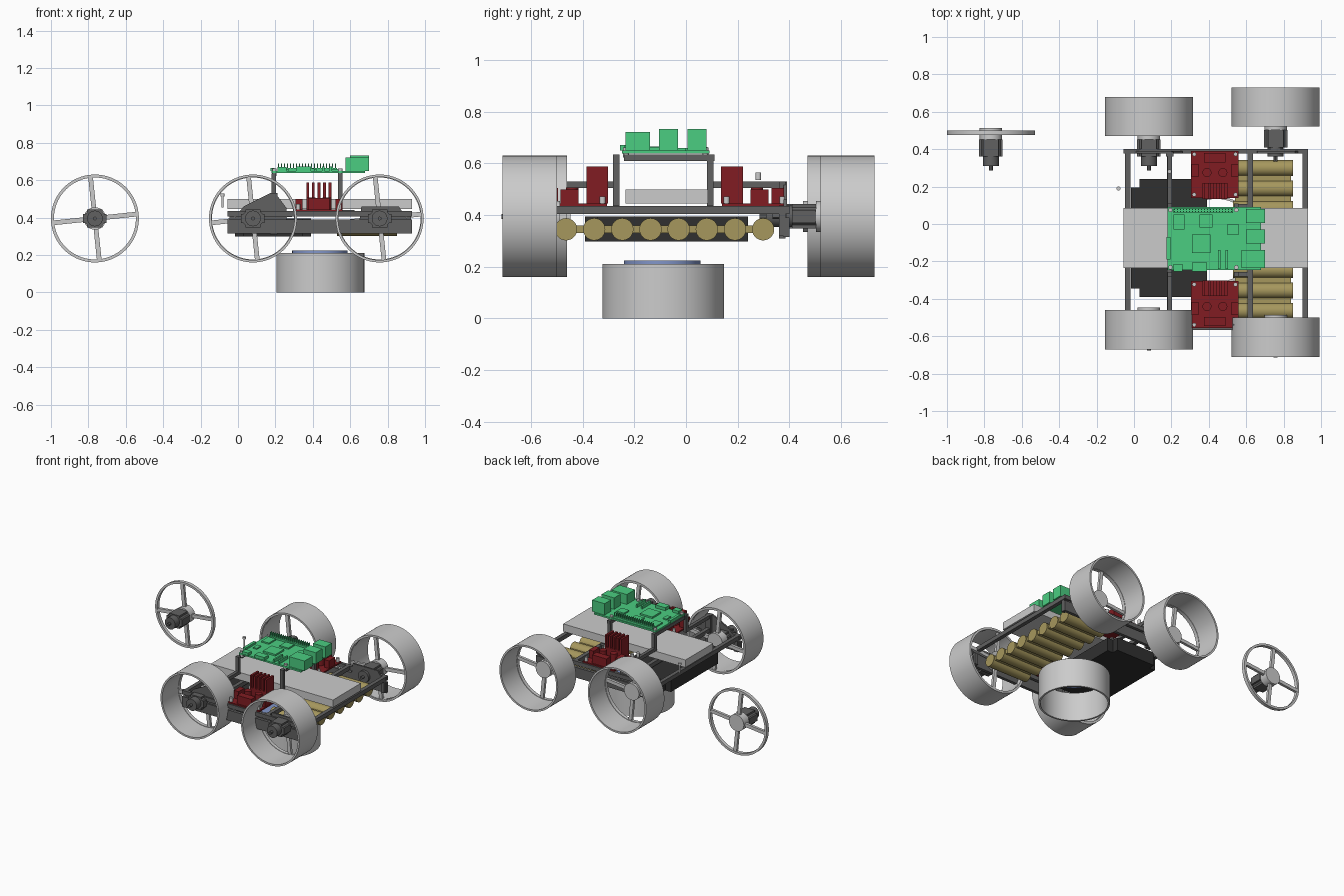
import bpy, bmesh, math
from mathutils import Matrix, Vector

if "Cube" in bpy.data.objects:
    bpy.data.objects.remove(bpy.data.objects["Cube"])

CY = -0.083  # centre line of the chassis in y


def material(name, rgb):
    m = bpy.data.materials.new(name)
    m.diffuse_color = (*rgb, 1)
    m.use_nodes = True
    m.node_tree.nodes["Principled BSDF"].inputs["Base Color"].default_value = m.diffuse_color
    return m


DARK = material("dark_grey", (0.12, 0.12, 0.12))
BLACK = material("black", (0.03, 0.03, 0.03))
GOLD = material("gold", (0.38, 0.31, 0.11))
RED = material("red", (0.22, 0.012, 0.016))
GREEN = material("green", (0.07, 0.61, 0.22))
BLUE = material("blue", (0.22, 0.3, 0.58))


def finish(name, bm, mat=None, smooth=True):
    bmesh.ops.recalc_face_normals(bm, faces=bm.faces)
    me = bpy.data.meshes.new(name)
    bm.to_mesh(me)
    bm.free()
    ob = bpy.data.objects.new(name, me)
    bpy.context.collection.objects.link(ob)
    if mat:
        me.materials.append(mat)
    if smooth:
        bpy.ops.object.select_all(action='DESELECT')
        bpy.context.view_layer.objects.active = ob
        ob.select_set(True)
        bpy.ops.object.shade_smooth_by_angle(angle=math.radians(30))
    return ob


def add_box(bm, x0, x1, y0, y1, z0, z1):
    m = Matrix.Translation(((x0 + x1) / 2, (y0 + y1) / 2, (z0 + z1) / 2))
    m = m @ Matrix.Diagonal((x1 - x0, y1 - y0, z1 - z0, 1))
    return bmesh.ops.create_cube(bm, size=1, matrix=m)['verts']


def boxes(name, rows, mat=None):
    bm = bmesh.new()
    for r in rows:
        add_box(bm, *r)
    return finish(name, bm, mat, False)


ROT = {'x': Matrix.Rotation(math.pi / 2, 4, 'Y'), 'y': Matrix.Rotation(math.pi / 2, 4, 'X'), 'z': Matrix()}


def add_cyl(bm, c, r, length, axis='z', n=32):
    bmesh.ops.create_cone(bm, cap_ends=True, segments=n, radius1=r, radius2=r, depth=length,
                          matrix=Matrix.Translation(c) @ ROT[axis])


def add_tube(bm, c, r0, r1, length, axis='z', n=96):
    # ring with rectangular section
    m = Matrix.Translation(c) @ ROT[axis]
    rings = []
    for i in range(n):
        a = 2 * math.pi * i / n
        rings.append([bm.verts.new(m @ Vector((r * math.cos(a), r * math.sin(a), z)))
                      for r, z in ((r0, -length / 2), (r1, -length / 2), (r1, length / 2), (r0, length / 2))])
    for i in range(n):
        a, b = rings[i], rings[(i + 1) % n]
        for k in range(4):
            bm.faces.new((a[k], a[(k + 1) % 4], b[(k + 1) % 4], b[k]))


def mirror_rows(rows):
    return rows + [(a, b, 2 * CY - d, 2 * CY - c, e, f) for a, b, c, d, e, f in rows]


# spoked wheel disc with its gear motor; y is the inner face of the disc
def wheel(name, x, y, barrel):
    z = 0.395
    bm = bmesh.new()
    add_tube(bm, (x, y + 0.0125, z), 0.219, 0.235, 0.025, 'y')
    vs = []
    for w, h in ((0.0125, 0.225), (0.225, 0.0125)):
        vs += add_box(bm, x - w, x + w, y + 0.003, y + 0.022, z - h, z + h)
    bmesh.ops.rotate(bm, verts=vs, cent=(x, y, z), matrix=Matrix.Rotation(math.radians(-6), 3, 'Y'))
    add_cyl(bm, (x, y + 0.008, z), 0.06, 0.06, 'y')
    if barrel:
        add_tube(bm, (x, barrel, z), 0.222, 0.235, 0.21, 'y')
    finish(name + "_wheel", bm)
    # motor: gearbox, can, rear shaft
    bm = bmesh.new()
    vs = add_box(bm, x - 0.063, x + 0.063, y - 0.115, y - 0.022, z - 0.047, z + 0.047)
    es = [e for e in bm.edges if abs(e.verts[0].co.y - e.verts[1].co.y) > 0.05]
    bmesh.ops.bevel(bm, geom=es, offset=0.022, segments=3, affect='EDGES')
    add_cyl(bm, (x, y - 0.135, z), 0.042, 0.06, 'y', 24)
    add_cyl(bm, (x, y - 0.09, z), 0.01, 0.2, 'y', 12)
    finish(name + "_motor", bm, DARK)


wheel("back_left", 0.08, 0.475, 0.575)
wheel("back_right", 0.757, 0.525, 0.625)
wheel("front_left", 0.08, -0.485, -0.565)
wheel("front_right", 0.757, -0.525, -0.605)
wheel("loose", -0.765, 0.475, None)

# loose tyre on the floor and blue disc
bm = bmesh.new()
add_tube(bm, (0.44, -0.088, 0.105), 0.222, 0.235, 0.21)
finish("loose_tyre", bm)
bm = bmesh.new()
add_tube(bm, (0.438, -0.092, 0.215), 0.02, 0.148, 0.02)
finish("blue_disc", bm, BLUE)

# chassis rails and cross bars
rails = mirror_rows([(-0.055, 0.93, 0.378, 0.4, 0.315, 0.39), (-0.055, 0.93, 0.378, 0.4, 0.405, 0.435),
                     (0.17, 0.21, 0.36, 0.385, 0.31, 0.53), (-0.045, -0.02, 0.36, 0.385, 0.32, 0.435),
                     (0.9, 0.925, 0.36, 0.385, 0.32, 0.435)])
for bx in (-0.033, 0.19, 0.622, 0.915):
    rails.append((bx - 0.014, bx + 0.014, -0.56, 0.395, 0.405, 0.435))
boxes("chassis_frame", rails, DARK)

# stepped bridges carrying the main board
for bx, full in ((0.19, True), (0.547, False)):
    low = 0.505 if full else 0.435
    b = [(bx - 0.012, bx + 0.012, -0.24, 0.11, 0.61, 0.635)]
    half = [(bx - 0.012, bx + 0.012, 0.086, 0.111, low, 0.635)]
    if full:
        half.append((bx - 0.012, bx + 0.012, 0.086, 0.385, 0.505, 0.53))
    else:
        half.append((bx - 0.012, bx + 0.075, 0.086, 0.111, 0.42, 0.44))
    boxes("bridge", b + [(p, q, r - 0.005, s - 0.005, t, u) for p, q, r, s, t, u in mirror_rows(half)], DARK)

# motor mounting plates on both sides
plates = ([(-0.05, 0.315), (-0.05, 0.36), (0.03, 0.46), (0.17, 0.53), (0.2, 0.53), (0.26, 0.45), (0.26, 0.315)],
          [(0.64, 0.315), (0.66, 0.46), (0.86, 0.46), (0.91, 0.38), (0.91, 0.315)])
for prof in plates:
    for py in (0.378, 2 * CY - 0.39):
        bm = bmesh.new()
        f = bm.faces.new([bm.verts.new((x, py, z)) for x, z in prof])
        g = bmesh.ops.extrude_face_region(bm, geom=[f])['geom']
        bmesh.ops.translate(bm, vec=(0, 0.012, 0), verts=[v for v in g if isinstance(v, bmesh.types.BMVert)])
        finish("motor_plate", bm, DARK, False)

# centre deck
boxes("centre_deck", [(-0.055, 0.93, -0.235, 0.085, 0.445, 0.5)])

# rounded dark box
bm = bmesh.new()
add_box(bm, -0.015, 0.39, -0.39, 0.24, 0.298, 0.395)
es = [e for e in bm.edges if abs(e.verts[0].co.z - e.verts[1].co.z) > 0.05]
bmesh.ops.bevel(bm, geom=es, offset=0.045, segments=6, affect='EDGES')
finish("black_box", bm, BLACK)

# row of battery cells
bm = bmesh.new()
for i in range(8):
    add_cyl(bm, (0.69, CY + (i - 3.5) * 0.109, 0.345), 0.043, 0.32, 'x', 32)
finish("battery_cells", bm, GOLD)
bm = bmesh.new()
add_box(bm, 0.54, 0.84, -0.5, 0.335, 0.33, 0.36)
finish("battery_core", bm, GOLD, False)

# red driver boards; the second is turned the same way along y
for k, dy in enumerate((0, -0.445)):
    rows = [(0.305, 0.56, 0.14, 0.39, 0.434, 0.444), (0.365, 0.5, 0.135, 0.22, 0.444, 0.5)]
    rows += [(0.365 + i * 0.03, 0.38 + i * 0.03, 0.135, 0.22, 0.5, 0.588) for i in range(5)]
    term = [(0.375, 0.49, 0.33, 0.38, 0.444, 0.505), (0.307, 0.345, 0.25, 0.32, 0.444, 0.5),
            (0.52, 0.558, 0.25, 0.32, 0.444, 0.5)]
    rows += term
    if k:
        rows = [(a, b, 2 * CY - d, 2 * CY - c, e, f) for a, b, c, d, e, f in rows]
    boxes("driver_board", rows, RED)
    bm = bmesh.new()
    bs = bmesh.new()
    for x, y in ((0.39, 0.275), (0.475, 0.275)):
        add_cyl(bm, (x, 2 * CY - y if k else y, 0.475), 0.024, 0.062, 'z', 24)
    for x in (0.322, 0.543):
        for y in (0.157, 0.373):
            add_cyl(bs, (x, 2 * CY - y if k else y, 0.45), 0.011, 0.045, 'z', 16)
    finish("capacitors", bm, RED)
    finish("driver_screws", bs)

# green main board with ports, header pins and chips
rows = [(0.18, 0.68, -0.247, 0.09, 0.638, 0.65),
        (0.575, 0.7, -0.235, -0.14, 0.65, 0.722), (0.6, 0.7, -0.105, -0.03, 0.65, 0.733),
        (0.6, 0.7, 0.005, 0.08, 0.65, 0.733), (0.21, 0.53, 0.06, 0.083, 0.65, 0.664),
        (0.31, 0.41, -0.155, -0.055, 0.65, 0.662), (0.21, 0.27, -0.03, 0.05, 0.65, 0.66),
        (0.35, 0.42, -0.02, 0.05, 0.65, 0.66), (0.5, 0.56, -0.06, 0.0, 0.65, 0.66),
        (0.175, 0.195, -0.19, -0.07, 0.65, 0.665), (0.21, 0.26, -0.255, -0.215, 0.65, 0.67),
        (0.31, 0.39, -0.255, -0.205, 0.65, 0.672), (0.45, 0.462, -0.24, -0.14, 0.65, 0.672),
        (0.49, 0.502, -0.24, -0.14, 0.65, 0.672), (0.22, 0.25, -0.14, -0.09, 0.65, 0.658)]
for i in range(20):
    for y in (0.066, 0.077):
        rows.append((0.214 + i * 0.016, 0.219 + i * 0.016, y - 0.0025, y + 0.0025, 0.66, 0.69))
boxes("main_board", rows, GREEN)

# standoff screws and the stray screw
bm = bmesh.new()
for x in (0.195, 0.547):
    for y in (-0.232, 0.075):
        add_cyl(bm, (x, y, 0.642), 0.012, 0.04, 'z', 16)
add_cyl(bm, (0.19, 0.28, 0.55), 0.011, 0.03, 'z', 16)
add_cyl(bm, (-0.083, 0.19, 0.49), 0.006, 0.07, 'z', 16)
add_cyl(bm, (-0.083, 0.19, 0.52), 0.011, 0.015, 'z', 16)
finish("board_screws", bm)
